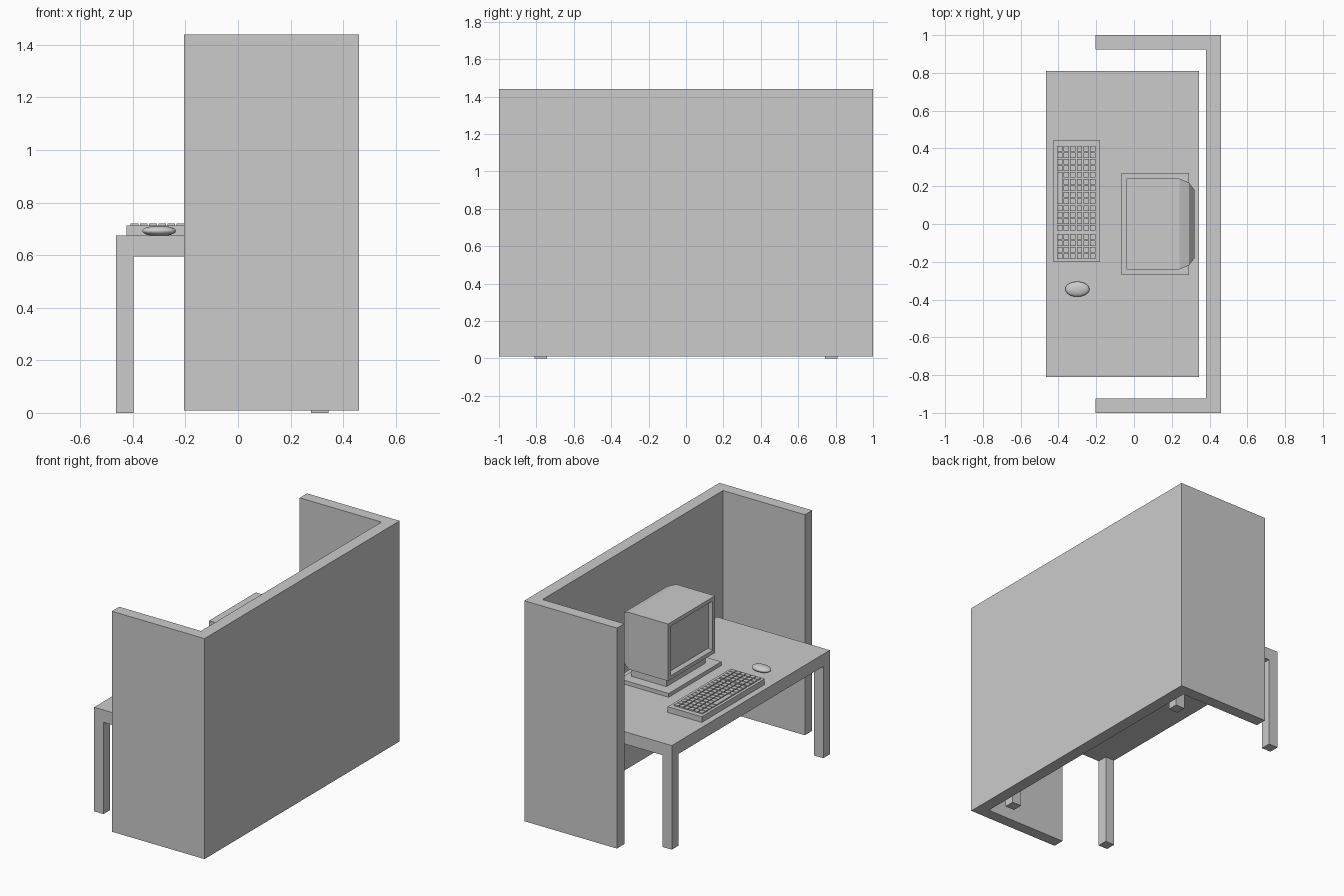
import bpy, bmesh
from mathutils import Matrix, Vector

if "Cube" in bpy.data.objects:
    bpy.data.objects.remove(bpy.data.objects["Cube"])


def finish(name, bm):
    bmesh.ops.recalc_face_normals(bm, faces=bm.faces)
    mesh = bpy.data.meshes.new(name)
    bm.to_mesh(mesh)
    bm.free()
    obj = bpy.data.objects.new(name, mesh)
    bpy.context.collection.objects.link(obj)
    return obj


def add_box(bm, x, y, z):
    lo, hi = Vector((x[0], y[0], z[0])), Vector((x[1], y[1], z[1]))
    m = Matrix.Translation((lo + hi) / 2) @ Matrix.Diagonal((*(hi - lo), 1))
    bmesh.ops.create_cube(bm, size=1, matrix=m)


def box(name, x, y, z):
    bm = bmesh.new()
    add_box(bm, x, y, z)
    return finish(name, bm)


def prism(name, outline, z0, z1):
    bm = bmesh.new()
    face = bm.faces.new([bm.verts.new((x, y, z0)) for x, y in outline])
    ext = bmesh.ops.extrude_face_region(bm, geom=[face])
    top = [v for v in ext["geom"] if isinstance(v, bmesh.types.BMVert)]
    bmesh.ops.translate(bm, verts=top, vec=(0, 0, z1 - z0))
    # extrusion keeps the source face as the bottom cap
    return finish(name, bm)


# U-shaped partition
prism("partition", [(-0.205, -1), (0.46, -1), (0.46, 1), (-0.205, 1),
                    (-0.205, 0.925), (0.382, 0.925), (0.382, -0.925), (-0.205, -0.925)],
      0.01, 1.44)

# Desk top and four legs
box("desk_top", (-0.465, 0.345), (-0.81, 0.81), (0.595, 0.675))
for row, x in (("front", -0.465), ("back", 0.278)):
    for side, y in (("right", -0.81), ("left", 0.743)):
        box(f"{row}_{side}_leg", (x, x + 0.067), (y, y + 0.067), (0, 0.595))

# Monitor stand
box("monitor_base", (-0.065, 0.29), (-0.27, 0.27), (0.675, 0.70))
box("monitor_neck", (0.0, 0.25), (-0.20, 0.20), (0.70, 0.765))

# Monitor: rings from recessed screen, over the bezel, to the tapered back
zc = 0.947
rings = [(-0.02, 0.20, 0.145), (-0.04, 0.215, 0.16), (-0.04, 0.24, 0.185),
         (0.24, 0.24, 0.185), (0.29, 0.22, 0.165), (0.32, 0.18, 0.125)]
bm = bmesh.new()
loops = [[bm.verts.new((x, sy * hy, zc + sz * hz))
          for sy, sz in ((-1, -1), (1, -1), (1, 1), (-1, 1))] for x, hy, hz in rings]
for a, b in zip(loops, loops[1:]):
    for i in range(4):
        j = (i + 1) % 4
        bm.faces.new((a[i], a[j], b[j], b[i]))
bm.faces.new(loops[0])
bm.faces.new(loops[-1])
finish("monitor", bm)

# Keyboard body
box("keyboard_body", (-0.425, -0.18), (-0.20, 0.445), (0.675, 0.712))

# Keys: main block with a space bar, and a number pad
bm = bmesh.new()
pitch, gap = 0.035, 0.006
for r in range(6):
    x0 = -0.408 + r * pitch
    for y_start, columns in ((-0.035, 13), (-0.185, 4)):
        step = pitch if columns == 13 else 0.0345
        for c in range(columns):
            width = 1
            if columns == 13 and r == 0:
                if 4 < c < 9:
                    continue
                width = 5 if c == 4 else 1
            y0 = y_start + c * step
            add_box(bm, (x0, x0 + pitch - gap), (y0, y0 + width * step - gap), (0.712, 0.72))
finish("keyboard_keys", bm)

# Mouse
bpy.ops.mesh.primitive_uv_sphere_add(segments=32, ring_count=16, radius=1,
                                     location=(-0.30, -0.345, 0.692))
mouse = bpy.context.object
mouse.name = "mouse"
mouse.scale = (0.064, 0.04, 0.02)
bpy.ops.object.shade_smooth()
